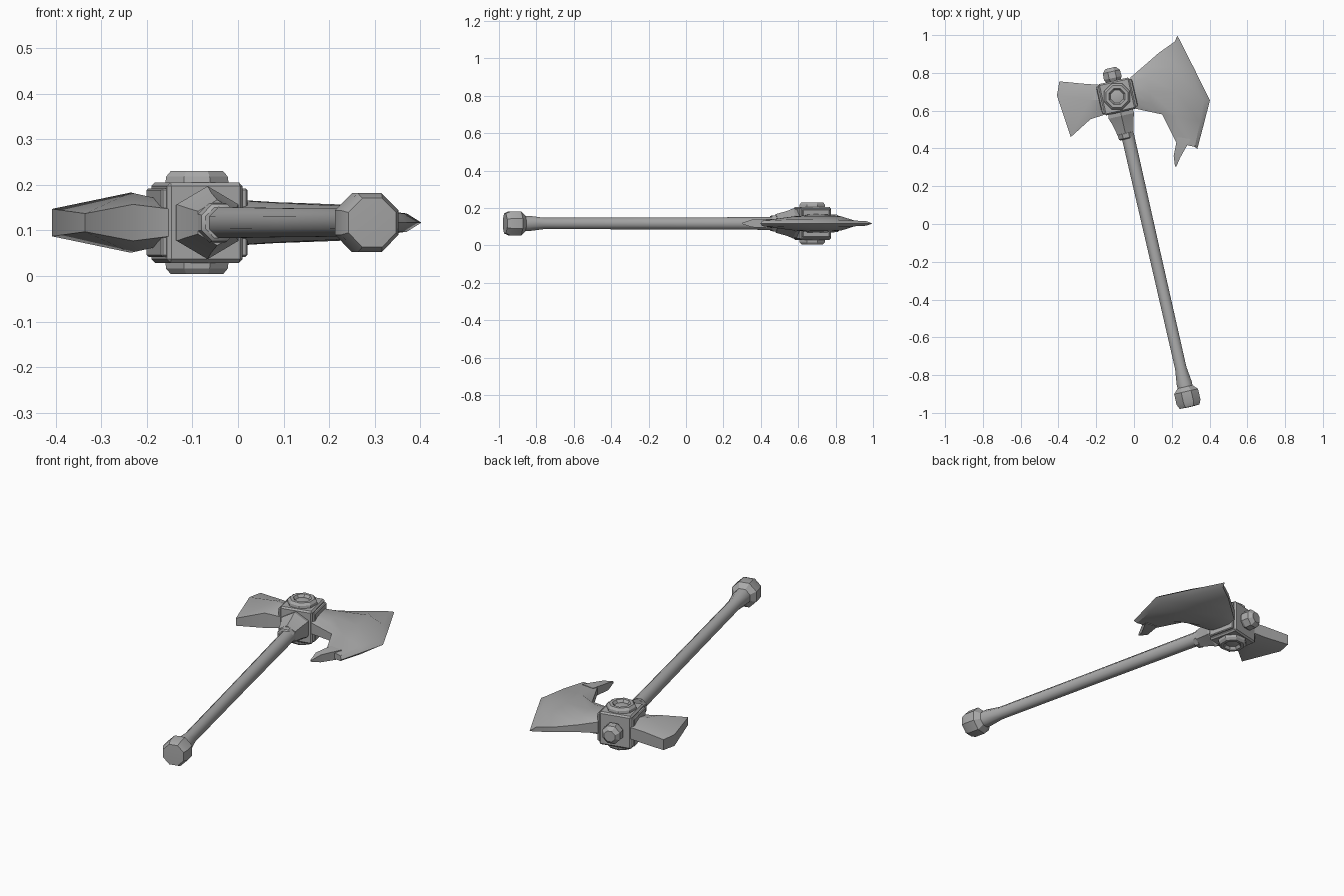
import bpy, bmesh, math
from mathutils import Vector, Matrix

if "Cube" in bpy.data.objects:
    bpy.data.objects.remove(bpy.data.objects["Cube"])

Z0 = 0.117                                   # mid height of the weapon
HEAD = Vector((-0.09, 0.675, Z0))            # centre of the head block
TILT = math.atan2(0.31, 1.36)                # lean of the shaft
ROT = Matrix.Rotation(TILT, 3, 'Z')
SHAFT = ROT @ Vector((0, 1, 0))              # along the shaft to the head
ACROSS = ROT @ Vector((1, 0, 0))             # toward the large blade
UP = Vector((0, 0, 1))

steel = bpy.data.materials.new("grey steel")
steel.diffuse_color = (0.4, 0.4, 0.4, 1)
steel.use_nodes = True
steel.node_tree.nodes["Principled BSDF"].inputs["Base Color"].default_value = steel.diffuse_color


def finish(name, bm, angle=35):
    bmesh.ops.remove_doubles(bm, verts=bm.verts, dist=0.0005)
    bmesh.ops.recalc_face_normals(bm, faces=bm.faces)
    mesh = bpy.data.meshes.new(name)
    bm.to_mesh(mesh)
    bm.free()
    mesh.materials.append(steel)
    ob = bpy.data.objects.new(name, mesh)
    bpy.context.collection.objects.link(ob)
    bpy.ops.object.select_all(action='DESELECT')
    ob.select_set(True)
    bpy.context.view_layer.objects.active = ob
    bpy.ops.object.shade_smooth_by_angle(angle=math.radians(angle))
    return ob


def lathe(name, start, axis, profile, sides=8, angle=35, spin=0.5):
    """Turn (radius, distance) pairs around an axis."""
    bm = bmesh.new()
    side = axis.orthogonal().normalized() if abs(axis.z) > 0.9 else axis.cross(UP).normalized()
    other = axis.cross(side)
    rings = []
    for r, t in profile:
        rings.append([bm.verts.new(start + axis * t + r * (
            side * math.cos(math.tau * (i + spin) / sides) +
            other * math.sin(math.tau * (i + spin) / sides))) for i in range(sides)])
    for a, b in zip(rings, rings[1:]):
        for i in range(sides):
            j = (i + 1) % sides
            bm.faces.new((a[i], a[j], b[j], b[i]))
    bm.faces.new(rings[0])
    bm.faces.new(rings[-1])
    return finish(name, bm, angle)


def box(name, centre, size, bevel=0.0):
    bm = bmesh.new()
    bmesh.ops.create_cube(bm, size=1)
    bmesh.ops.scale(bm, vec=size, verts=bm.verts)
    if bevel:
        bmesh.ops.bevel(bm, geom=bm.edges[:], offset=bevel, segments=1, affect='EDGES')
    bmesh.ops.rotate(bm, matrix=ROT, verts=bm.verts)
    bmesh.ops.translate(bm, vec=centre, verts=bm.verts)
    return finish(name, bm, 20)


def plate(name, rows, angle=30):
    """Blade skinned over rows of (x, y, half thickness), alike on both sides."""
    bm = bmesh.new()
    top, low = [[[bm.verts.new((x, y, Z0 + s * h)) for x, y, h in row] for row in rows]
                for s in (1, -1)]
    for g in (top, low):
        for a, b in zip(g, g[1:]):
            for i in range(len(a) - 1):
                bm.faces.new((a[i], a[i + 1], b[i + 1], b[i]))

    def rim(g):
        return g[0] + [r[-1] for r in g[1:-1]] + g[-1][::-1] + [r[0] for r in g[-2:0:-1]]
    t, l = rim(top), rim(low)
    for i in range(len(t)):
        j = (i + 1) % len(t)
        quad = (t[i], t[j], l[j], l[i])
        if (t[i].co - l[i].co).length + (t[j].co - l[j].co).length > 0.001:
            bm.faces.new(quad)
    return finish(name, bm, angle)


# Head block with side straps
box("head_block", HEAD, (0.17, 0.17, 0.176), 0.008)
for s, n in ((1, "right"), (-1, "left")):
    box(n + "_strap", HEAD + ACROSS * s * 0.088, (0.018, 0.15, 0.15), 0.004)

# Recessed bosses above and below, knob on the end
boss = [(0.075, 0), (0.073, 0.014), (0.062, 0.026), (0.046, 0.026), (0.036, 0.012), (0.0, 0.02)]
for s, n in ((1, "top"), (-1, "bottom")):
    lathe(n + "_boss", HEAD + UP * s * 0.087, UP * s, boss, 8, 25)
lathe("end_knob", HEAD + SHAFT * 0.08, SHAFT,
      [(0.04, 0), (0.052, 0.02), (0.05, 0.055), (0.03, 0.075)], 8, 25)

# Collar and ring below the head
lathe("collar", HEAD - SHAFT * 0.07, -SHAFT,
      [(0.075, 0), (0.08, 0.035), (0.066, 0.07), (0.05, 0.13)], 6, 25)
lathe("collar_ring", HEAD - SHAFT * 0.195, -SHAFT,
      [(0.04, 0), (0.047, 0.006), (0.044, 0.03), (0.036, 0.036)], 8)

# Shaft with a flared foot, then the pommel
BASE = Vector((0.272, -0.87, Z0))
lathe("shaft", BASE, SHAFT,
      [(0.044, -0.02), (0.044, 0.03), (0.033, 0.11), (0.034, 0.7), (0.037, 1.4)], 8, 50)
lathe("pommel", BASE + SHAFT * 0.01, -SHAFT,
      [(0.042, 0), (0.07, 0.027), (0.07, 0.085), (0.058, 0.11), (0.0, 0.112)], 8, 30)

# Large blade, from root to cutting edge
plate("large_blade", [
    [(-0.02, 0.775, .03), (-0.01, 0.75, .048), (0, 0.69, .05), (0, 0.65, .048), (0.0, 0.612, .03)],
    [(0.05, 0.835, .02), (0.07, 0.78, .043), (0.08, 0.7, .045), (0.09, 0.64, .043), (0.15, 0.58, .02)],
    [(0.13, 0.905, .014), (0.2, 0.83, .038), (0.22, 0.7, .04), (0.225, 0.57, .037), (0.225, 0.43, .018)],
    [(0.215, 0.965, .012), (0.295, 0.81, .02), (0.37, 0.657, .02), (0.35, 0.54, .02), (0.322, 0.408, .014)],
    [(0.23, 0.997, 0), (0.315, 0.83, 0), (0.402, 0.655, 0), (0.37, 0.53, 0), (0.335, 0.397, 0)]])
plate("blade_hook", [
    [(0.23, 0.46, .024), (0.21, 0.36, .02), (0.217, 0.305, .004)],
    [(0.3, 0.45, .024), (0.245, 0.352, .02), (0.224, 0.303, .004)]])

# Small blade on the opposite side
plate("small_blade", [
    [(-0.155, 0.735, .03), (-0.155, 0.66, .048), (-0.15, 0.58, .03)],
    [(-0.26, 0.742, .032), (-0.235, 0.655, .066), (-0.23, 0.555, .04)],
    [(-0.395, 0.755, .028), (-0.408, 0.68, .03), (-0.335, 0.46, .02)]])
